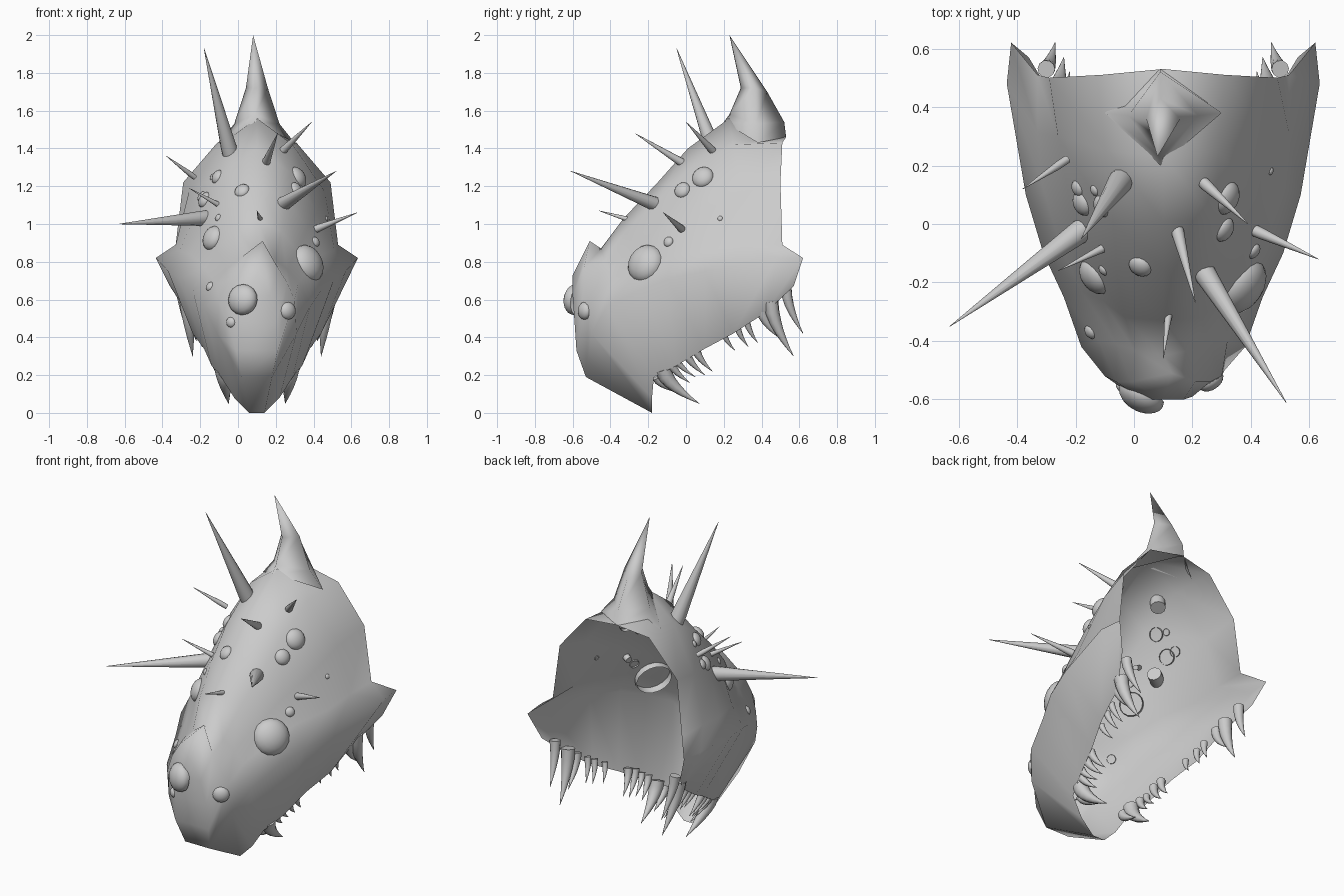
import bpy, bmesh, math
from mathutils import Vector
from mathutils.bvhtree import BVHTree

if "Cube" in bpy.data.objects:
    bpy.data.objects.remove(bpy.data.objects["Cube"])

CX = 0.1  # mirror plane of the mask


def finish(name, bm, angle=45):
    me = bpy.data.meshes.new(name)
    bm.to_mesh(me)
    bm.free()
    ob = bpy.data.objects.new(name, me)
    bpy.context.collection.objects.link(ob)
    bpy.ops.object.select_all(action='DESELECT')
    ob.select_set(True)
    bpy.context.view_layer.objects.active = ob
    bpy.ops.object.shade_smooth_by_angle(angle=math.radians(angle))
    return ob


def tube(bm, path, radii, sides=12):
    """Tapered tube along a path, used for spikes and teeth."""
    rings = []
    for i, p in enumerate(path):
        d = path[min(i + 1, len(path) - 1)] - path[max(i - 1, 0)]
        q = d.to_track_quat('Z', 'Y')
        rings.append([bm.verts.new(p + q @ Vector((radii[i] * math.cos(a), radii[i] * math.sin(a), 0)))
                      for a in (2 * math.pi * k / sides for k in range(sides))])
    for a, b in zip(rings, rings[1:]):
        for k in range(sides):
            n = (k + 1) % sides
            bm.faces.new((a[k], a[n], b[n], b[k]))
    bm.faces.new(rings[0][::-1])
    bm.faces.new(rings[-1])


# Half cross-sections: centre line, brow, temple, crease, cheek ridge, lower edge
crown = [
    [(0, .53, 1.46), (.21, .51, 1.43), (.39, .50, 1.22), (.43, .51, .89), (.52, .62, .82), (.46, .57, .67)],
    [(0, .23, 1.56), (.19, .25, 1.42), (.36, .30, 1.17), (.43, .31, .89), (.535, .48, .82), (.37, .42, .53)],
    [(0, .01, 1.40), (.18, .01, 1.27), (.32, .08, 1.06), (.41, .12, .86), (.47, .10, .75), (.34, .25, .42)],
    [(0, -.15, 1.22), (.16, -.16, 1.12), (.27, -.11, .98), (.35, -.08, .84), (.41, -.10, .71), (.28, .10, .34)],
]
snout = [
    [(0, -.33, 1.03), (.13, -.32, .96), (.21, -.26, .86), (.28, -.23, .77), (.34, -.25, .65), (.24, -.05, .25)],
    [(0, -.45, .87), (.10, -.43, .81), (.16, -.41, .76), (.22, -.40, .69), (.28, -.42, .56), (.19, -.17, .19)],
    [(.03, -.51, .91), (.11, -.54, .77), (.16, -.54, .69), (.20, -.52, .60), (.21, -.50, .42), (.12, -.18, .08)],
    [(0, -.60, .73), (.07, -.60, .62), (.10, -.59, .48), (.11, -.58, .33), (.08, -.53, .19), (.04, -.18, 0)],
]

# Open shell of the head
bm = bmesh.new()
grid = []
for row in crown + snout:
    right = [bm.verts.new((CX + x, y, z)) for x, y, z in row]
    left = [bm.verts.new((CX - x, y, z)) for x, y, z in row[1:]]
    grid.append(left[::-1] + right)
for a, b in zip(grid, grid[1:]):
    for k in range(len(a) - 1):
        bm.faces.new((a[k], b[k], b[k + 1], a[k + 1]))
front = grid[-1]  # close the front of the snout between both sides
bm.faces.new((front[4], front[6], front[5]))
for k in range(4):
    bm.faces.new((front[k], front[10 - k], front[9 - k], front[k + 1]))
bmesh.ops.recalc_face_normals(bm, faces=bm.faces)
bvh = BVHTree.FromBMesh(bm)
finish("head_shell", bm, 100)

# Crest horn: diamond rings narrowing to a forward-leaning tip
bm = bmesh.new()
rings = []
for f, s, b in [((.20, 1.54), (.20, .38, 1.43), (.53, 1.46)),
                ((.23, 1.58), (.12, .37, 1.53), (.52, 1.54)),
                ((.29, 1.72), (.058, .36, 1.72), (.43, 1.70))]:
    rings.append([bm.verts.new(p) for p in ((CX - .01, *f), (CX + s[0], s[1], s[2]),
                                            (CX - .01, *b), (CX - s[0], s[1], s[2]))])
tip = bm.verts.new((.08, .23, 2.0))
for a, b in zip(rings, rings[1:]):
    for k in range(4):
        n = (k + 1) % 4
        bm.faces.new((a[k], a[n], b[n], b[k]))
for k in range(4):
    bm.faces.new((rings[-1][k], rings[-1][(k + 1) % 4], tip))
finish("crest_horn", bm, 120)

# Straight spikes: base, tip, radius
spikes = [
    ((-.05, .14, 1.41), (-.18, -.05, 1.93), .042),
    ((-.19, -.03, 1.03), (-.63, -.35, 1.0), .04),
    ((.23, -.15, 1.10), (.52, -.61, 1.28), .04),
    ((.15, -.03, 1.33), (.21, -.27, 1.48), .022),
    ((.25, .13, 1.40), (.39, 0, 1.54), .02),
    ((-.26, .20, 1.27), (-.38, .12, 1.36), .014),
    ((.43, -.03, .98), (.63, -.12, 1.06), .02),
    ((-.10, -.08, 1.10), (-.26, -.16, 1.19), .015),
    ((.12, -.29, 1.02), (.10, -.46, 1.07), .015),
]
bm = bmesh.new()
for base, tip, r in spikes:
    b, t = Vector(base), Vector(tip)
    root = b - (t - b).normalized() * (.03 + r)
    tube(bm, [root, b, t], [r, r, .001])
finish("spikes", bm)

# Domed warts seated on the shell: x, y, z, radius
warts = [
    (.03, -.58, .60, .083), (.26, -.53, .54, .047), (-.03, -.55, .48, .028), (.39, -.23, .80, .105),
    (.34, .08, 1.26, .06), (.31, -.02, 1.18, .045), (.03, -.13, 1.16, .042), (-.12, -.17, .92, .068),
    (-.15, -.37, .67, .026), (-.11, .06, 1.25, .04), (-.17, .10, 1.27, .02), (-.20, .06, 1.14, .045),
    (-.24, .10, 1.17, .03), (-.08, -.14, 1.02, .02), (.42, -.10, .91, .028), (.47, .18, 1.03, .014),
]
bm = bmesh.new()
for x, y, z, r in warts:
    p, normal = bvh.find_nearest(Vector((x, y, z)))[:2]
    if normal.dot(p - Vector((CX, .4, .8))) < 0:
        normal = -normal
    ball = bmesh.ops.create_uvsphere(bm, u_segments=16, v_segments=10, radius=r)['verts']
    dome = [v for v in ball if v.co.z > -.4 * r]
    bmesh.ops.delete(bm, geom=[v for v in ball if v.co.z <= -.4 * r], context='VERTS')
    bmesh.ops.scale(bm, verts=dome, vec=(1, 1, .65))
    bmesh.ops.transform(bm, verts=dome, matrix=normal.to_track_quat('Z', 'Y').to_matrix().to_4x4())
    bmesh.ops.translate(bm, verts=dome, vec=p - normal * .12 * r)
finish("warts", bm)

# Hooked teeth along both lower edges: half x, y, z, sweep back, drop, radius
teeth = [
    (.40, .53, .64, .09, -.22, .03), (.37, .45, .57, .12, -.27, .04), (.35, .40, .53, .12, -.15, .03),
    (.33, .32, .48, .06, -.11, .02), (.32, .27, .45, .06, -.10, .02), (.30, .20, .41, .06, -.08, .018),
    (.25, .05, .33, .09, -.11, .025), (.24, .00, .31, .10, -.11, .025), (.23, -.05, .27, .10, -.08, .02),
    (.18, -.12, .21, .19, -.16, .045), (.15, -.15, .17, .14, -.07, .03), (.21, -.08, .25, .10, -.09, .025),
]
bm = bmesh.new()
for side in (-1, 1):
    for x, y, z, back, drop, r in teeth:
        steps = [i / 6 for i in range(7)]
        path = [Vector((CX + side * (x - .03 * t), y + back * t ** 1.5, z + .02 + (drop - .02) * t ** .9))
                for t in steps]
        tube(bm, path, [max(.001, r * (1 - t ** 1.4)) for t in steps], 10)
finish("teeth", bm)
